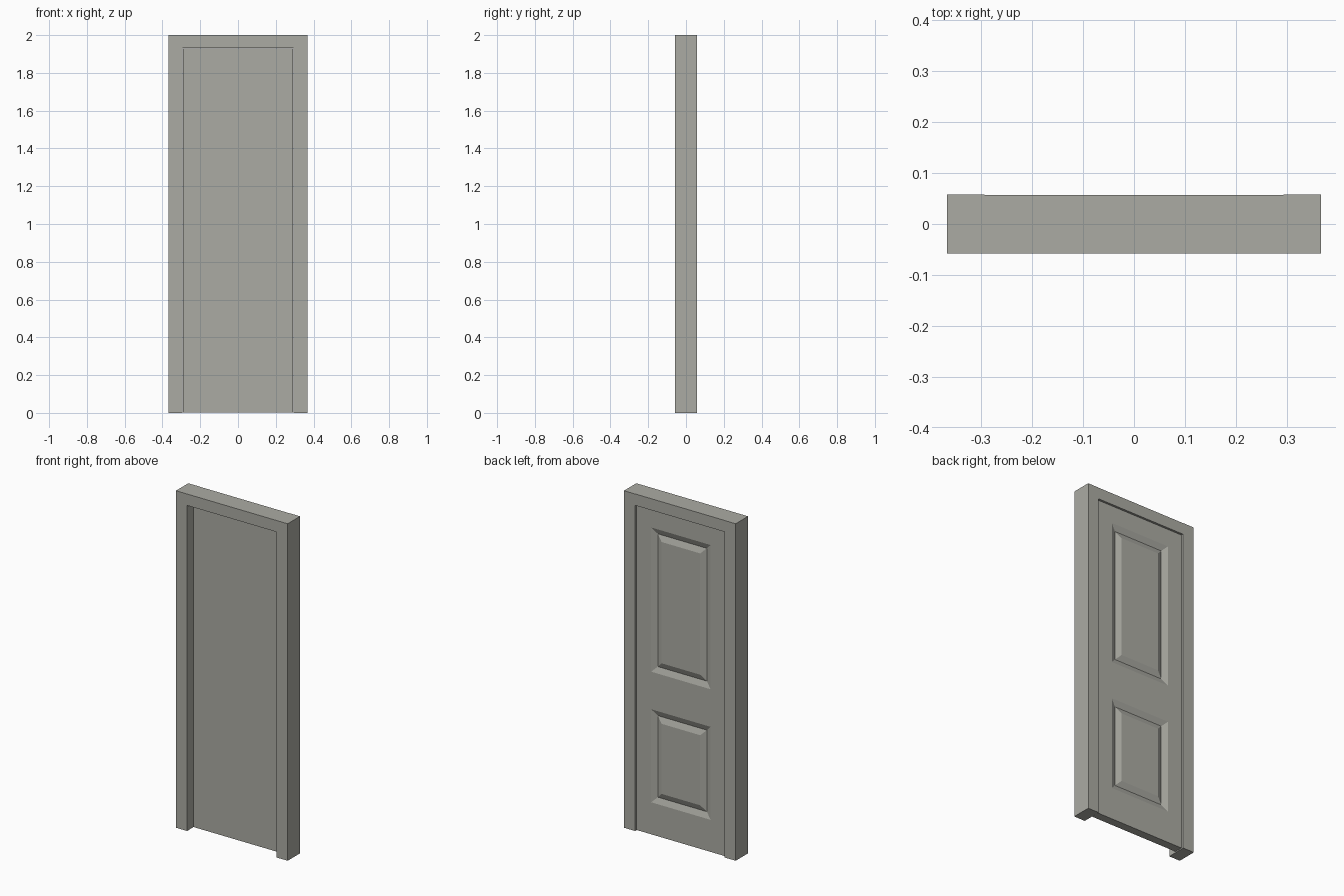
import bpy, bmesh
from mathutils import Vector

if "Cube" in bpy.data.objects:
    bpy.data.objects.remove(bpy.data.objects["Cube"])

paint = bpy.data.materials.new("warm grey paint")
paint.diffuse_color = (0.41, 0.41, 0.37, 1)
paint.use_nodes = True
paint.node_tree.nodes["Principled BSDF"].inputs["Base Color"].default_value = paint.diffuse_color


def box_bmesh(lo, hi):
    bm = bmesh.new()
    bmesh.ops.create_cube(bm, size=1)
    lo, hi = Vector(lo), Vector(hi)
    for v in bm.verts:
        v.co = Vector([lo[i] + (v.co[i] + 0.5) * (hi[i] - lo[i]) for i in range(3)])
    return bm


def finish(bm, name):
    bmesh.ops.recalc_face_normals(bm, faces=bm.faces)
    mesh = bpy.data.meshes.new(name)
    bm.to_mesh(mesh)
    bm.free()
    mesh.materials.append(paint)
    obj = bpy.data.objects.new(name, mesh)
    bpy.context.collection.objects.link(obj)
    return obj


# Frame: two jambs and a header between them
D = 0.058
for name, a, b in (("left_jamb", -0.367, -0.294), ("right_jamb", 0.294, 0.367)):
    finish(box_bmesh((a, -D, 0), (b, D, 2)), name)
finish(box_bmesh((-0.294, -D, 1.932), (0.294, D - 0.001, 2)), "header")

# Door leaf: flat front, slightly recessed back
BACK = 0.048
bm = box_bmesh((-0.29, -0.002, 0.003), (0.29, BACK, 1.929))

# Cut the leaf along the panel borders
PX = 0.195
panels = ((0.193, 0.745), (0.968, 1.824))
cuts = [((x, 0, 0), (1, 0, 0)) for x in (-PX, PX)]
cuts += [((0, 0, z), (0, 0, 1)) for p in panels for z in p]
for co, no in cuts:
    bmesh.ops.bisect_plane(bm, geom=bm.verts[:] + bm.edges[:] + bm.faces[:],
                           plane_co=co, plane_no=no)
bmesh.ops.recalc_face_normals(bm, faces=bm.faces)

# Panels: V-shaped groove around a raised centre, on the back only
fields = []
for f in bm.faces:
    c = f.calc_center_median()
    if f.normal.y > 0.9 and abs(c.x) < 0.1 and any(a < c.z < b for a, b in panels):
        fields.append(f)
for depth in (-0.014, 0.014):
    bmesh.ops.inset_individual(bm, faces=fields, thickness=0.034, depth=depth,
                               use_even_offset=True)
finish(bm, "door_leaf")
